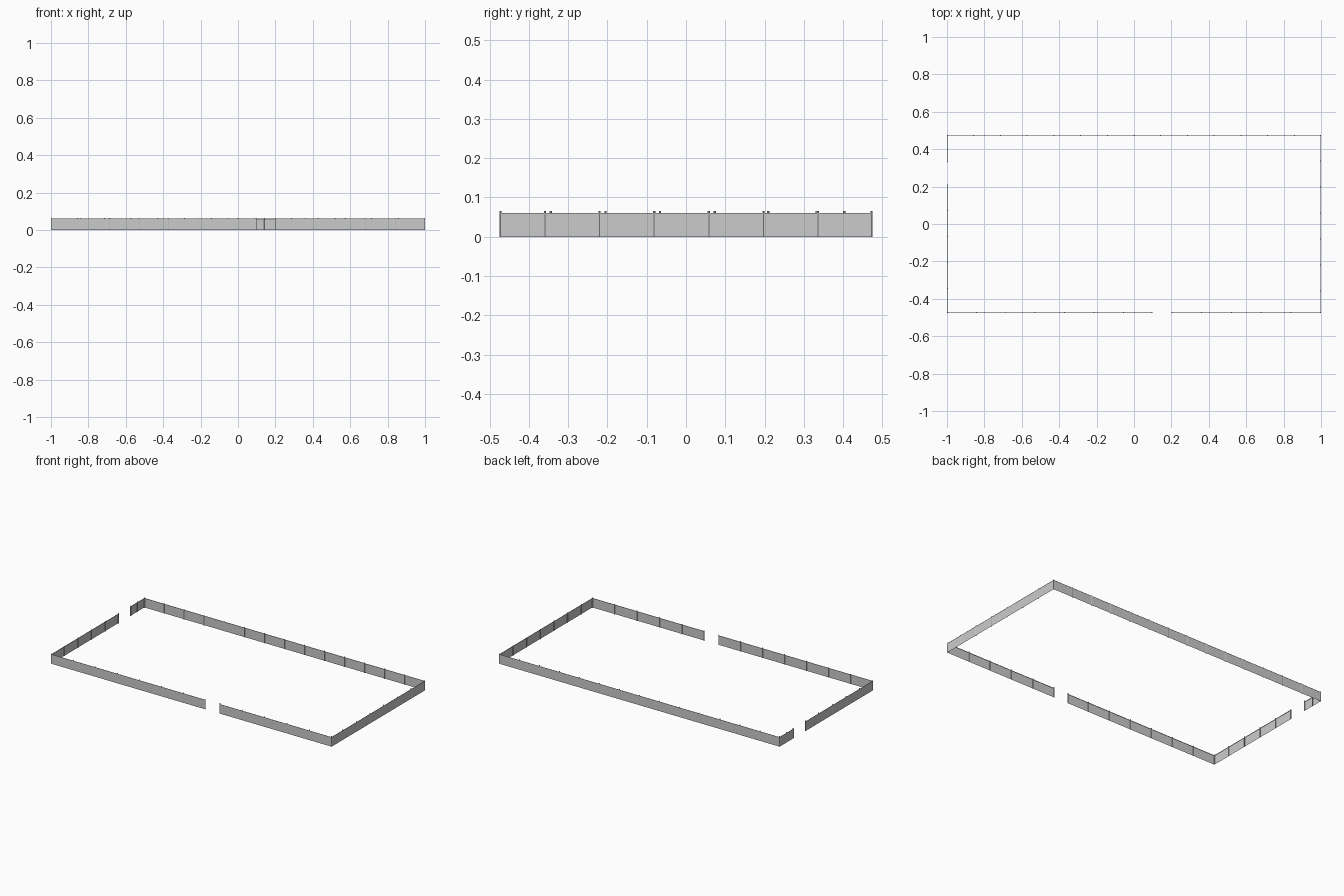
import bpy, bmesh
from mathutils import Vector, Matrix

if "Cube" in bpy.data.objects:
    bpy.data.objects.remove(bpy.data.objects["Cube"])

X, Y = 1.0, 0.475          # outer half extents
PANEL_H, POST_H = 0.061, 0.065
POST_R, RAIL_R = 0.0028, 0.0014


def finish(bm, name):
    bmesh.ops.recalc_face_normals(bm, faces=bm.faces)
    me = bpy.data.meshes.new(name)
    bm.to_mesh(me)
    bm.free()
    ob = bpy.data.objects.new(name, me)
    bpy.context.collection.objects.link(ob)
    return ob


def tube(bm, a, b, r, sides=8):
    d = b - a
    rot = d.to_track_quat('Z', 'Y').to_matrix().to_4x4()
    bmesh.ops.create_cone(bm, cap_ends=True, segments=sides, radius1=r, radius2=r,
                          depth=d.length, matrix=Matrix.Translation((a + b) / 2) @ rot)


def fence_run(name, start, end, inward, spacing):
    a, b, n = Vector((*start, 0)), Vector((*end, 0)), Vector((*inward, 0))
    d = (b - a).normalized()
    length = (b - a).length

    # flat mesh panel on the outer face of the posts
    bm = bmesh.new()
    o = n * 0.0005
    up = Vector((0, 0, PANEL_H))
    bm.faces.new([bm.verts.new(p) for p in (a + o, b + o, b + o + up, a + o + up)])
    finish(bm, name + "_panel")

    # top rail
    bm = bmesh.new()
    z = Vector((0, 0, PANEL_H - RAIL_R))
    tube(bm, a + n * RAIL_R + z, b + n * RAIL_R + z, RAIL_R, 6)
    finish(bm, name + "_rail")

    # evenly stepped posts plus one at the far end
    bm = bmesh.new()
    steps = [i * spacing for i in range(int(length / spacing) + 1) if i * spacing < length - 0.02]
    for t in steps + [length]:
        t = min(max(t, POST_R), length - POST_R)
        p = a + d * t + n * POST_R
        tube(bm, p, p + Vector((0, 0, POST_H)), POST_R)
    finish(bm, name + "_posts")


# five sides runs with a front gate gap and a left gate gap
fence_run("back_fence", (-X, Y), (X, Y), (0, -1), 2 / 14)
fence_run("front_left_fence", (-X, -Y), (0.10, -Y), (0, 1), 1.10 / 7)
fence_run("front_right_fence", (0.20, -Y), (X, -Y), (0, 1), 0.16)
fence_run("right_fence", (X, Y), (X, -Y), (-1, 0), 0.139)
fence_run("left_long_fence", (-X, 0.212), (-X, -Y), (1, 0), 0.139)
fence_run("left_short_fence", (-X, 0.33), (-X, Y), (1, 0), 0.0725)
